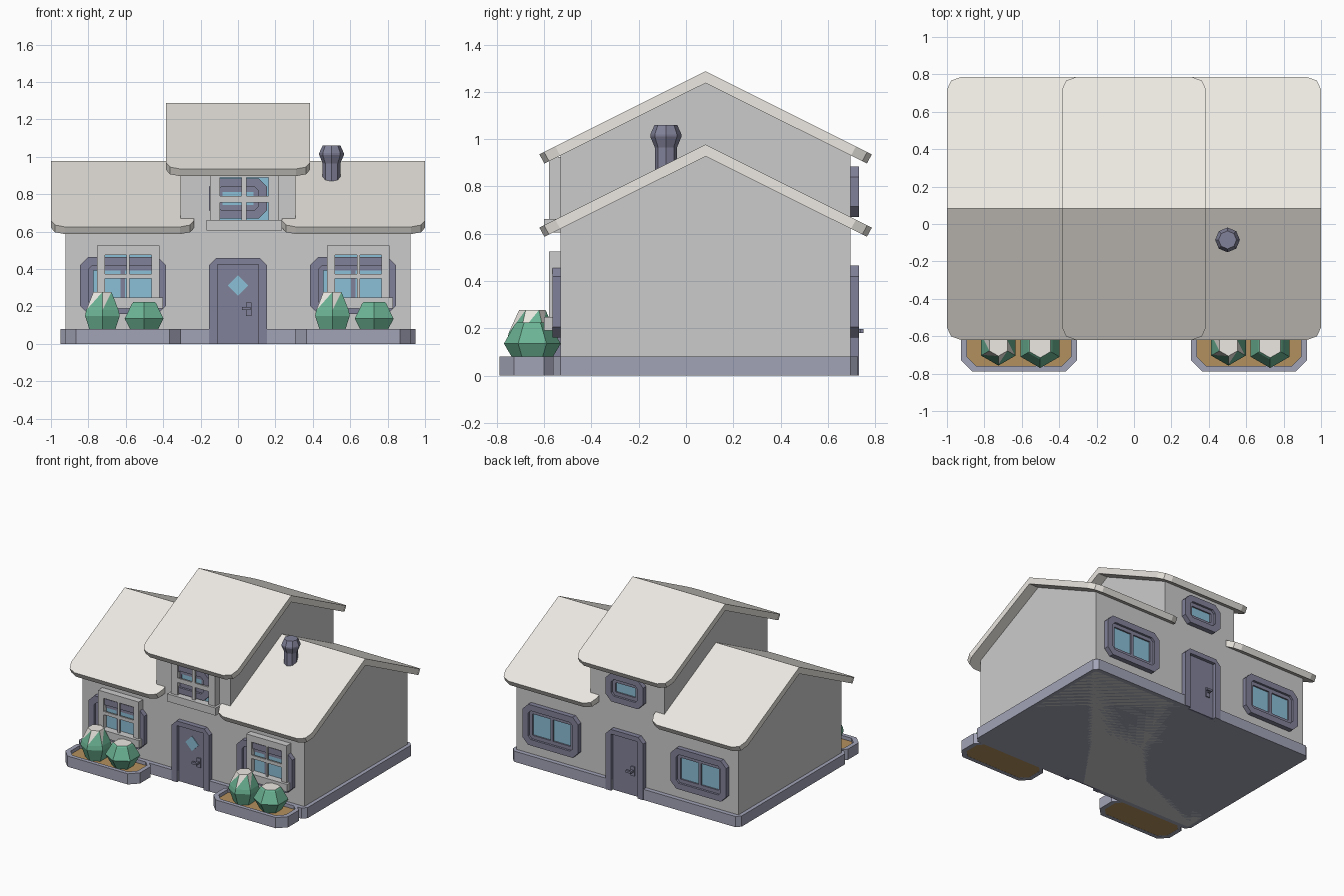
import bpy, bmesh
from math import sin, cos, pi
from mathutils import Matrix, Vector

if "Cube" in bpy.data.objects:
    bpy.data.objects.remove(bpy.data.objects["Cube"])

YC = 0.083                       # depth centre of the house body
WALL = -0.53                     # front wall plane
BACK = Matrix.Translation((0, 2 * YC, 0)) @ Matrix.Rotation(pi, 4, 'Z')


def mat(name, r, g, b):
    m = bpy.data.materials.new(name)
    m.diffuse_color = (r, g, b, 1)
    m.use_nodes = True
    m.node_tree.nodes["Principled BSDF"].inputs["Base Color"].default_value = m.diffuse_color
    return m


ROOF = mat("roof_white", .84, .81, .76)
TRIM = mat("trim", .22, .22, .32)
STONE = mat("base_stone", .36, .37, .47)
GLASS = mat("glass", .26, .52, .68)
GREEN = mat("leaf", .15, .46, .30)
SOIL = mat("soil", .45, .28, .11)


def finish(name, bm, mats, matrix=None):
    if matrix:
        bm.transform(matrix)
    bmesh.ops.recalc_face_normals(bm, faces=bm.faces)
    me = bpy.data.meshes.new(name)
    bm.to_mesh(me)
    bm.free()
    for m in mats:
        if m:
            me.materials.append(m)
    ob = bpy.data.objects.new(name, me)
    bpy.context.collection.objects.link(ob)
    return ob


def place(axis, u, v, d):
    return {'x': (d, u, v), 'y': (u, d, v), 'z': (u, v, d)}[axis]


def prism(name, pts, axis, a, b, m=None, matrix=None):
    """Outline extruded from a to b along an axis."""
    bm = bmesh.new()
    loops = [[bm.verts.new(place(axis, u, v, d)) for u, v in pts] for d in (a, b)]
    for lp in loops:
        bm.faces.new(lp)
    for i in range(len(pts)):
        j = (i + 1) % len(pts)
        bm.faces.new((loops[0][i], loops[0][j], loops[1][j], loops[1][i]))
    return finish(name, bm, [m], matrix)


def ring(name, outer, inner, axis, a, b, m, matrix=None):
    """Hollow frame between two outlines."""
    bm = bmesh.new()
    L = [[bm.verts.new(place(axis, u, v, d)) for u, v in pts]
         for pts, d in ((outer, a), (outer, b), (inner, b), (inner, a))]
    n = len(outer)
    for k in range(4):
        for i in range(n):
            j = (i + 1) % n
            p, q = L[k], L[(k + 1) % 4]
            bm.faces.new((p[i], p[j], q[j], q[i]))
    return finish(name, bm, [m], matrix)


def boxes(name, spans, m=None, matrix=None):
    bm = bmesh.new()
    for x0, x1, y0, y1, z0, z1 in spans:
        M = Matrix.Translation(((x0 + x1) / 2, (y0 + y1) / 2, (z0 + z1) / 2)) \
            @ Matrix.Diagonal((x1 - x0, y1 - y0, z1 - z0, 1))
        bmesh.ops.create_cube(bm, size=1, matrix=M)
    return finish(name, bm, [m], matrix)


def octo(u0, u1, v0, v1, c):
    """Rectangle with cut corners."""
    return [(u0 + c, v0), (u1 - c, v0), (u1, v0 + c), (u1, v1 - c),
            (u1 - c, v1), (u0 + c, v1), (u0, v1 - c), (u0, v0 + c)]


def roof(name, x0, x1, zt):
    """Folded slab with rounded eave corners."""
    prof = [(-.703, -.3515), (0, 0), (.703, -.3515), (.682, -.39), (0, -.05), (-.682, -.39)]
    bm = bmesh.new()
    A, B = [[bm.verts.new((x, YC + y, zt + z)) for y, z in prof] for x in (x0, x1)]
    for i in range(6):
        j = (i + 1) % 6
        bm.faces.new((A[i], A[j], B[j], B[i]))
    for L in (A, B):
        bm.faces.new((L[0], L[1], L[4], L[5]))
        bm.faces.new((L[1], L[2], L[3], L[4]))
    bmesh.ops.recalc_face_normals(bm, faces=bm.faces)
    edges = [bm.edges.get((L[i], L[j])) for L in (A, B) for i, j in ((5, 0), (2, 3))]
    bmesh.ops.bevel(bm, geom=edges, offset=.075, segments=2, profile=.5, affect='EDGES')
    finish(name, bm, [ROOF])


def walls(name, x0, x1, peak):
    e = peak - .3065
    prism(name, [(WALL, 0), (.695, 0), (.695, e), (YC, peak), (WALL, e)], 'x', x0, x1)


def lathe(name, x, y, rings, n, mats, turn=0.0, snow=False):
    """Low-poly turned shape; snow whitens the top and jagged tips."""
    bm = bmesh.new()
    L = [[bm.verts.new((x + r * cos(turn + 2 * pi * i / n), y + r * sin(turn + 2 * pi * i / n), z))
          for i in range(n)] for r, z in rings]
    bm.faces.new(L[0])
    bm.faces.new(L[-1]).material_index = len(mats) - 1
    for k in range(len(L) - 1):
        for i in range(n):
            j = (i + 1) % n
            if snow and k == len(L) - 2:
                bm.faces.new((L[k][i], L[k][j], L[k + 1][j]))
                bm.faces.new((L[k][i], L[k + 1][j], L[k + 1][i])).material_index = 1
            else:
                bm.faces.new((L[k][i], L[k][j], L[k + 1][j], L[k + 1][i]))
    finish(name, bm, mats)


def window(name, cx, hw, z0, z1, matrix, mullion):
    """Cut-corner frame, stepped inner frame, glass and middle bar."""
    def rect(g, c):
        return octo(cx - hw + g, cx + hw - g, z0 + g, z1 - g, c)
    ring(name + "_frame", rect(0, .045), rect(.045, .022), 'y', -.565, WALL + .01, TRIM, matrix)
    ring(name + "_inner_frame", rect(.043, .021), rect(.072, .002), 'y', -.549, WALL + .01, TRIM, matrix)
    prism(name + "_glass", rect(.065, .002), 'y', -.538, WALL + .01, GLASS, matrix)
    if mullion:
        boxes(name + "_bar", [(cx - .012, cx + .012, -.549, WALL, z0 + .06, z1 - .06)], TRIM, matrix)


def door(name, matrix, diamond):
    out = [(-.155, 0), (-.155, .42), (-.115, .46), (.115, .46), (.155, .42), (.155, 0),
           (.11, 0), (.11, .425), (-.11, .425), (-.11, 0)]
    prism(name + "_frame", out, 'y', -.566, WALL + .01, TRIM, matrix)
    boxes(name + "_panel", [(-.112, .112, -.543, WALL + .01, 0, .428)], TRIM, matrix)
    boxes(name + "_handle", [(.043, .073, -.552, -.54, .15, .22),
                             (.05, .066, -.58, -.55, .18, .196),
                             (.022, .066, -.585, -.57, .18, .196)], TRIM, matrix)
    if diamond:
        prism(name + "_diamond_glass", [(-.055, .312), (0, .257), (.055, .312), (0, .367)],
              'y', -.547, -.54, GLASS, matrix)


def shutter_window(name, cx, hw, z0, z1, px, bar, pz):
    """Grey lattice window standing in front of the trimmed one, with sill."""
    a, b = -.58, WALL + .005
    boxes(name + "_lattice", [
        (cx - hw, cx - px, a, b, z0, z1), (cx + px, cx + hw, a, b, z0, z1),
        (cx - px, cx + px, a, b, pz[3], z1), (cx - px, cx + px, a, b, z0, pz[0]),
        (cx - px, cx + px, a + .003, -.565, pz[1], pz[2]),
        (cx - bar, cx + bar, a + .003, -.565, pz[0], pz[3])])
    boxes(name + "_sill", [(cx - hw - .017, cx + hw + .017, -.6, b, z0 - .055, z0 + .002)])
    boxes(name + "_lattice_glass", [(cx - px, cx + px, -.545, b, z0, z1 - .02)], GLASS)


# Walls and roofs
walls("left_wing_walls", -.922, -.307, .945)
walls("right_wing_walls", .307, .922, .945)
walls("centre_walls", -.307, .307, 1.255)
roof("left_wing_roof", -1, -.235, .977)
roof("right_wing_roof", .235, 1, .977)
roof("centre_roof", -.385, .385, 1.287)

# Base slab with doorway notches
half = [(.95, -.53), (.92, -.562), (.11, -.562), (.11, WALL), (-.11, WALL),
        (-.11, -.562), (-.92, -.562), (-.95, -.53)]
prism("base", half + [(-x, 2 * YC - y) for x, y in half], 'z', 0, .08, STONE)

# Doors and trimmed windows, front and back
for side, M in (("front", None), ("back", BACK)):
    door(side + "_door", M, side == "front")
    window(side + "_left_window", -.615, .23, .16, .465, M, True)
    window(side + "_right_window", .615, .23, .16, .465, M, True)
    window(side + "_upper_window", 0, .155, .67, .885, M, False)

# Front lattice windows
for nm, cx in (("left", -.587), ("right", .643)):
    shutter_window(nm, cx, .168, .245, .525, .125, .008, (.246, .35, .375, .475))
shutter_window("upper", .033, .184, .66, .925, .13, .013, (.662, .757, .79, .89))

# Planters with soil and bushes
for nm, cx in (("left", -.615), ("right", .615)):
    ring(nm + "_planter", octo(cx - .31, cx + .31, -.788, -.54, .06),
         octo(cx - .278, cx + .278, -.758, -.55, .048), 'z', 0, .08, STONE)
    prism(nm + "_soil", octo(cx - .29, cx + .29, -.77, -.545, .05), 'z', 0.001, .055, SOIL)
    lathe(nm + "_tall_bush", cx - .11, -.65, [(.07, .05), (.107, .15), (.1, .18), (.056, .277)],
          6, [GREEN, ROOF], pi / 6, True)
    lathe(nm + "_round_bush", cx + .113, -.65, [(.07, .05), (.12, .135), (.075, .215), (.065, .225)],
          6, [GREEN, ROOF], pi / 6)

# Chimney pipe
lathe("chimney", .5, -.085, [(.047, .86), (.047, .965), (.066, 1.01), (.066, 1.02), (.048, 1.06)],
      8, [TRIM])
